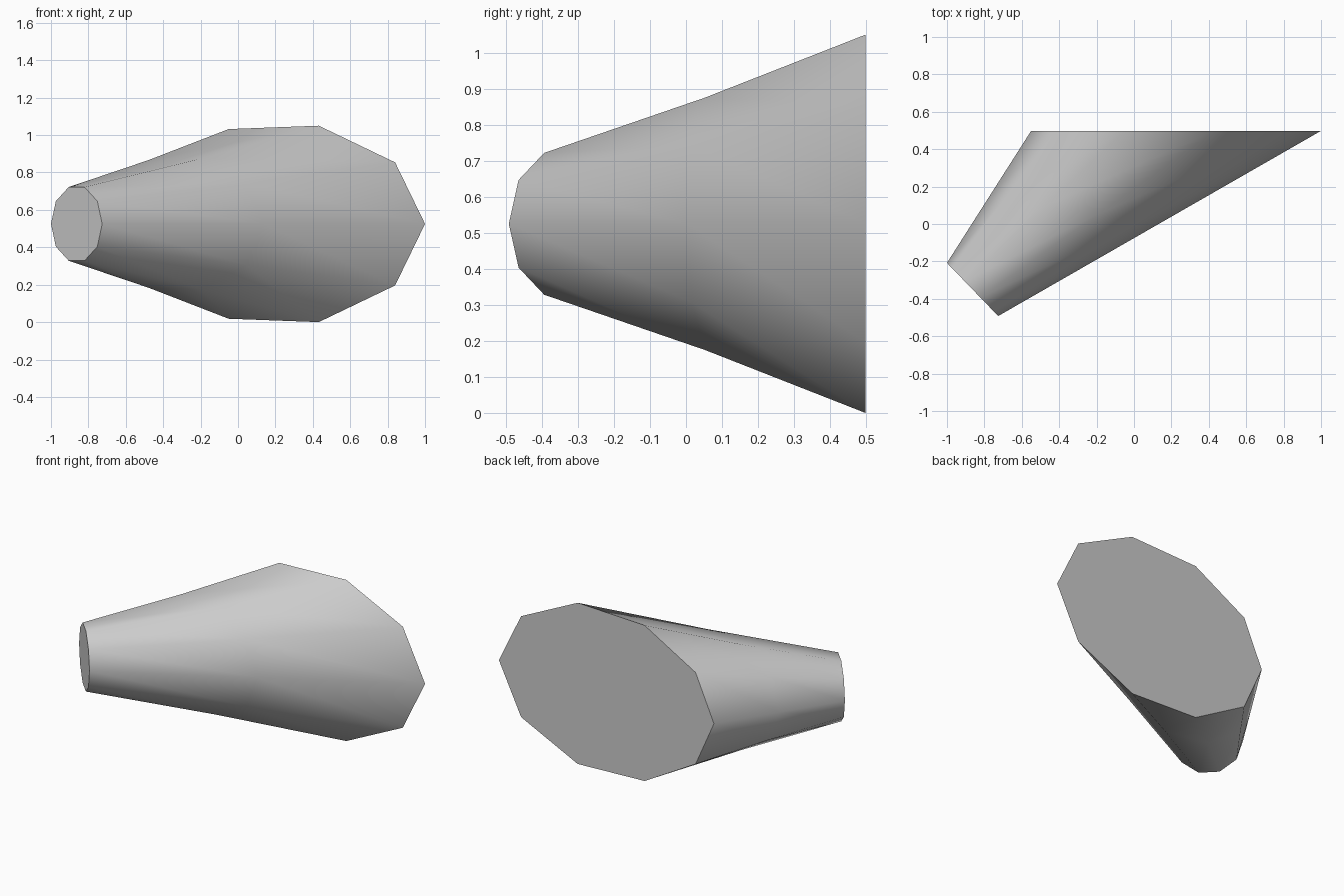
import bpy
import bmesh
from mathutils import Vector
from math import cos, sin, tau

cube = bpy.data.objects.get("Cube")
if cube:
    bpy.data.objects.remove(cube, do_unlink=True)

SIDES = 10
MID_Z = 0.525

# Material
grey = bpy.data.materials.new("light_grey")
grey.use_nodes = True
colour = (0.6, 0.6, 0.6, 1)
grey.diffuse_color = colour
grey.node_tree.nodes["Principled BSDF"].inputs["Base Color"].default_value = colour

# Small end: regular ring facing front right
small = []
for i in range(SIDES):
    a = tau * i / SIDES
    small.append(Vector((-0.863 - 0.137 * cos(a), -0.35 + 0.142 * cos(a), 0.207 * sin(a))))

# Large end: slanted cut on the back plane, upper half mirrored below
half = [(-0.55, 0), (-0.418, 0.298), (-0.05, 0.507), (0.432, 0.525), (0.84, 0.329), (1, 0)]
outline = half + [(x, -z) for x, z in half[-2:0:-1]]
large = [Vector((x, 0.498, z)) for x, z in outline]

# Middle ring, slightly pinched in height
middle = [(s + b) / 2 for s, b in zip(small, large)]
for p in middle:
    p.z *= 0.97

# Skin the rings and cap both ends
bm = bmesh.new()
rings = [[bm.verts.new(p + Vector((0, 0, MID_Z))) for p in ring]
         for ring in (small, middle, large)]
for r, s in zip(rings, rings[1:]):
    for i in range(SIDES):
        j = (i + 1) % SIDES
        bm.faces.new((r[i], r[j], s[j], s[i])).smooth = True
caps = [bm.faces.new(rings[0]), bm.faces.new(rings[-1])]
bmesh.ops.recalc_face_normals(bm, faces=bm.faces)
for cap in caps:
    for edge in cap.edges:
        edge.smooth = False

mesh = bpy.data.meshes.new("tapered_nozzle")
bm.to_mesh(mesh)
bm.free()
mesh.materials.append(grey)
nozzle = bpy.data.objects.new("tapered_nozzle", mesh)
bpy.context.collection.objects.link(nozzle)
